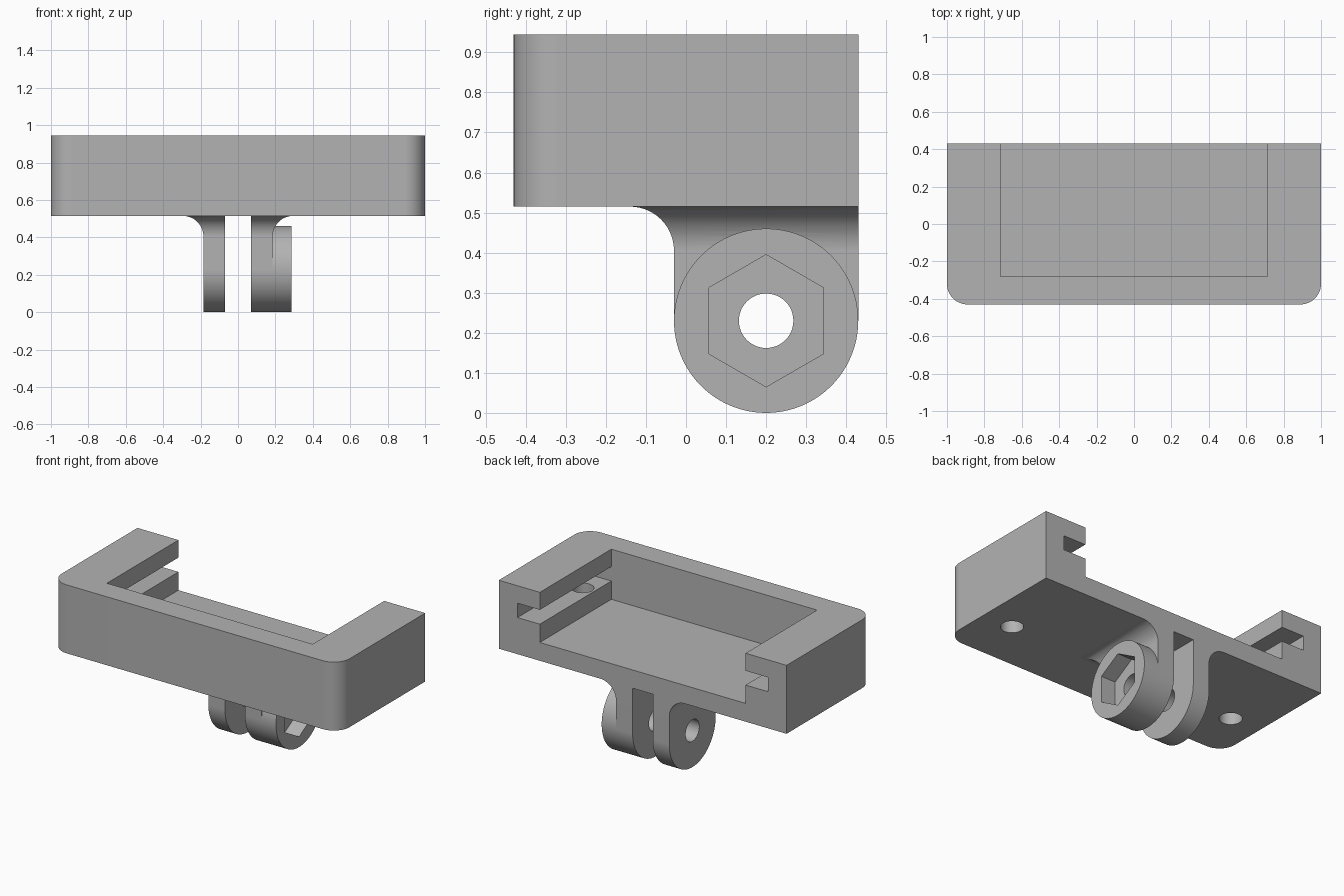
import bpy
import bmesh
from math import cos, sin, pi, radians

if "Cube" in bpy.data.objects:
    bpy.data.objects.remove(bpy.data.objects["Cube"], do_unlink=True)

grey = bpy.data.materials.new("plain_grey")
grey.use_nodes = True
grey.diffuse_color = (0.45, 0.45, 0.45, 1)
grey.node_tree.nodes["Principled BSDF"].inputs["Base Color"].default_value = grey.diffuse_color

# Main dimensions
HALF_W, HALF_D = 1.0, 0.43
BASE, TOP, FLOOR = 0.515, 0.945, 0.63
POCKET_X, POCKET_Y = 0.715, -0.28
PIVOT_Y, PIVOT_Z, EAR_R = 0.2, 0.23, 0.23
EAR_X, GAP_X, BOSS_X = 0.185, 0.07, 0.285
FILLET = 0.11


def loft(name, rings):
    """Closed solid through a list of matching point rings."""
    bm = bmesh.new()
    loops = [[bm.verts.new(p) for p in ring] for ring in rings]
    n = len(loops[0])
    bm.faces.new(loops[0])
    bm.faces.new(loops[-1])
    for a, b in zip(loops, loops[1:]):
        for i in range(n):
            j = (i + 1) % n
            bm.faces.new((a[i], a[j], b[j], b[i]))
    bmesh.ops.recalc_face_normals(bm, faces=bm.faces)
    mesh = bpy.data.meshes.new(name)
    bm.to_mesh(mesh)
    bm.free()
    mesh.materials.append(grey)
    obj = bpy.data.objects.new(name, mesh)
    bpy.context.collection.objects.link(obj)
    return obj


def prism(name, outline, axis, lo, hi):
    """Extrude a 2D outline along one axis."""
    place = {"x": lambda p, t: (t, p[0], p[1]),
             "z": lambda p, t: (p[0], p[1], t)}[axis]
    return loft(name, [[place(p, t) for p in outline] for t in (lo, hi)])


def rect(x0, x1, y0, y1):
    return [(x0, y0), (x1, y0), (x1, y1), (x0, y1)]


def arc(cx, cy, r, start, end, n):
    return [(cx + r * cos(start + (end - start) * i / n),
             cy + r * sin(start + (end - start) * i / n)) for i in range(n + 1)]


def circle(cx, cy, r, n=64, start=0.0):
    return arc(cx, cy, r, start, start + 2 * pi, n)[:-1]


def combine(target, tool, operation):
    """Apply an exact boolean and discard the tool."""
    tool.hide_render = True
    mod = target.modifiers.new("boolean", "BOOLEAN")
    mod.operation, mod.solver, mod.object = operation, "EXACT", tool
    bpy.context.view_layer.objects.active = target
    bpy.ops.object.modifier_apply(modifier=mod.name)
    bpy.data.objects.remove(tool, do_unlink=True)


# Tray block with rounded front corners
R = 0.11
outline = [(HALF_W, HALF_D), (-HALF_W, HALF_D)]
outline += arc(-HALF_W + R, -HALF_D + R, R, pi, 1.5 * pi, 12)
outline += arc(HALF_W - R, -HALF_D + R, R, 1.5 * pi, 2 * pi, 12)
holder = prism("holder", outline, "z", BASE, TOP)

# Pocket open to the back and top
combine(holder, prism("pocket", rect(-POCKET_X, POCKET_X, POCKET_Y, 0.6),
                      "z", FLOOR, 1.1), "DIFFERENCE")

# Side grooves and the screw holes beneath them
for s in (-1, 1):
    x0, x1 = sorted((s * 0.6, s * 0.87))
    combine(holder, prism("groove", rect(x0, x1, POCKET_Y, 0.6),
                          "z", 0.745, 0.835), "DIFFERENCE")
    combine(holder, prism("screw_hole", circle(s * 0.795, -0.11, 0.065, 40),
                          "z", 0.4, 0.79), "DIFFERENCE")

# Mount neck flaring into the tray underside
sections = [(PIVOT_Z, 0.0)]
sections += [(z, FILLET - d) for d, z in
             arc(0, BASE - FILLET, FILLET, 0, pi / 2, 14)]
sections.append((BASE + 0.05, FILLET))
mount = loft("mount", [
    [(x, y, z) for x, y in rect(-EAR_X - d, EAR_X + d,
                                PIVOT_Y - EAR_R - d, HALF_D)]
    for z, d in sections])

# Round ears and the nut boss
ring = circle(PIVOT_Y, PIVOT_Z, EAR_R, 96)
combine(mount, prism("ears", ring, "x", -EAR_X, EAR_X), "UNION")
combine(mount, prism("boss", ring, "x", 0.12, BOSS_X), "UNION")

# Gap between ears, nut recess, pivot hole
combine(mount, prism("gap", rect(-GAP_X, GAP_X, -0.6, 0.6),
                     "z", -0.2, 0.7), "DIFFERENCE")
combine(mount, prism("nut_recess", circle(PIVOT_Y, PIVOT_Z, 0.165, 6, pi / 2),
                     "x", EAR_X, 0.5), "DIFFERENCE")
combine(mount, prism("pivot_hole", circle(PIVOT_Y, PIVOT_Z, 0.068, 48),
                     "x", -0.5, 0.5), "DIFFERENCE")

# Fuse and shade
combine(holder, mount, "UNION")
holder.name = "holder_with_mount"
bpy.ops.object.select_all(action="DESELECT")
holder.select_set(True)
bpy.context.view_layer.objects.active = holder
bpy.ops.object.shade_smooth_by_angle(angle=radians(30))
weighted = holder.modifiers.new("weighted_normals", "WEIGHTED_NORMAL")
weighted.keep_sharp = True
